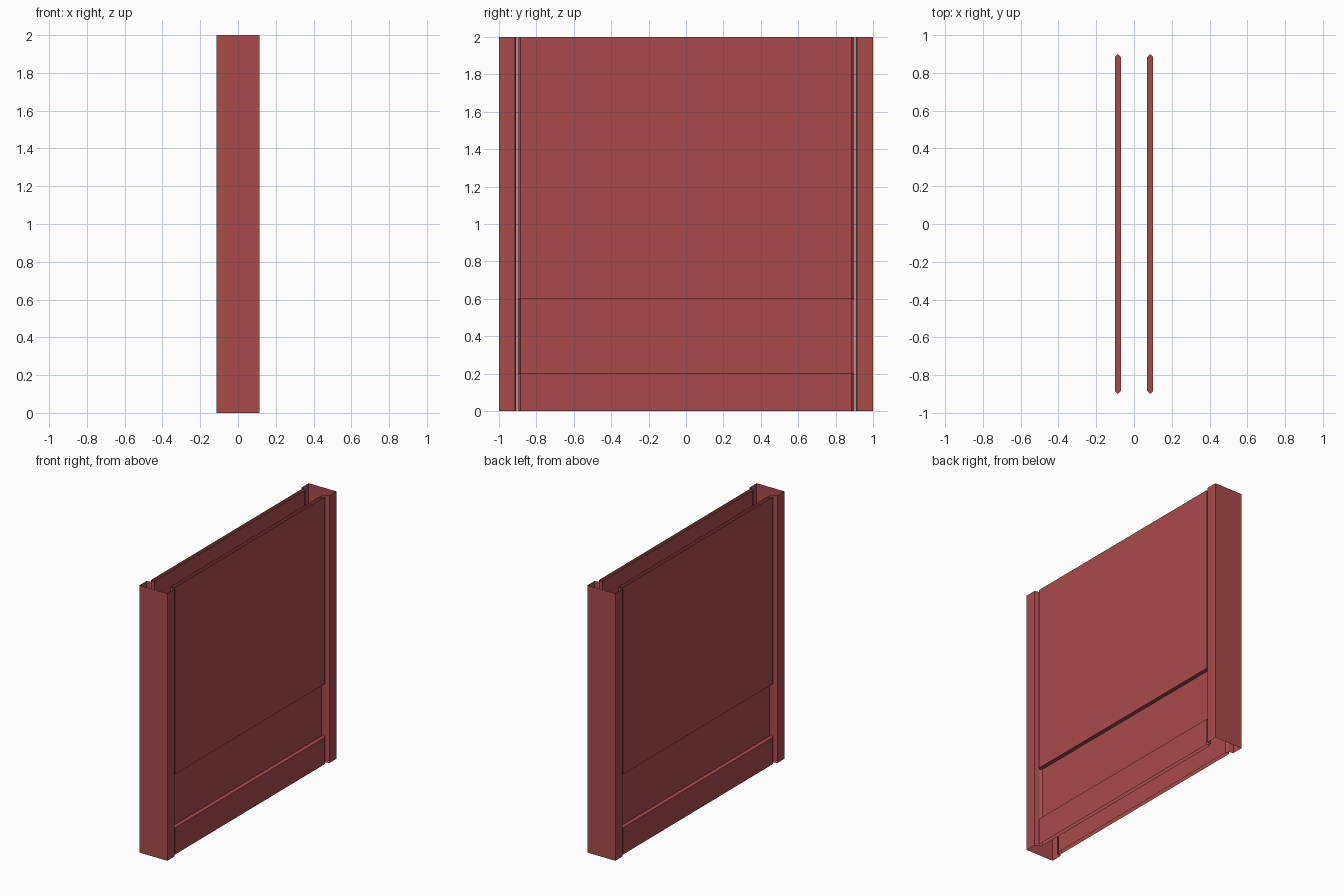
import bpy
import bmesh

cube = bpy.data.objects.get("Cube")
if cube:
    bpy.data.objects.remove(cube, do_unlink=True)

red = bpy.data.materials.new("brick_red")
red.use_nodes = True
colour = (0.40, 0.07, 0.07, 1)
red.diffuse_color = colour
red.node_tree.nodes["Principled BSDF"].inputs["Base Color"].default_value = colour


def sheet(name, path, z0, z1, turn=1, closed=False, cap=None):
    """Raise a plan outline into thin walls; cap closes the bottom or top."""
    bm = bmesh.new()
    low, high = ([bm.verts.new((x * turn, y * turn, z)) for x, y in path]
                 for z in (z0, z1))
    count = len(path)
    for i in range(count if closed else count - 1):
        j = (i + 1) % count
        bm.faces.new((low[i], low[j], high[j], high[i]))
    if cap == "top":
        bm.faces.new(high)
    elif cap == "bottom":
        bm.faces.new(low[::-1])
    mesh = bpy.data.meshes.new(name)
    bm.to_mesh(mesh)
    bm.free()
    mesh.materials.append(red)
    obj = bpy.data.objects.new(name, mesh)
    bpy.context.collection.objects.link(obj)


HEIGHT, LEDGE, RECESS_TOP = 2.0, 0.2, 0.6
INNER, MIDDLE, OUTER = 0.07, 0.085, 0.1
SHOULDER, TIP = 0.885, 0.9

# Channel-shaped end post with inturned lips
half = [(0.115, -1), (0.115, -0.915), (0.078, -0.907)]
post = [(-x, y) for x, y in reversed(half)] + half

# Board outline with pointed ends, and its inner skin
board = [(INNER, -SHOULDER), (MIDDLE, -TIP), (OUTER, -SHOULDER),
         (OUTER, SHOULDER), (MIDDLE, TIP), (INNER, SHOULDER)]
skin = [(MIDDLE, -TIP), (INNER, -SHOULDER), (INNER, SHOULDER), (MIDDLE, TIP)]

for post_side, panel_side, turn in (("front", "left", 1), ("back", "right", -1)):
    sheet(post_side + "_post", post, 0, HEIGHT, turn)
    sheet(panel_side + "_upper_panel", board, RECESS_TOP, HEIGHT, turn, True, "bottom")
    sheet(panel_side + "_recessed_panel", skin, LEDGE, RECESS_TOP, turn)
    sheet(panel_side + "_base_panel", board, 0, LEDGE, turn, True, "top")
